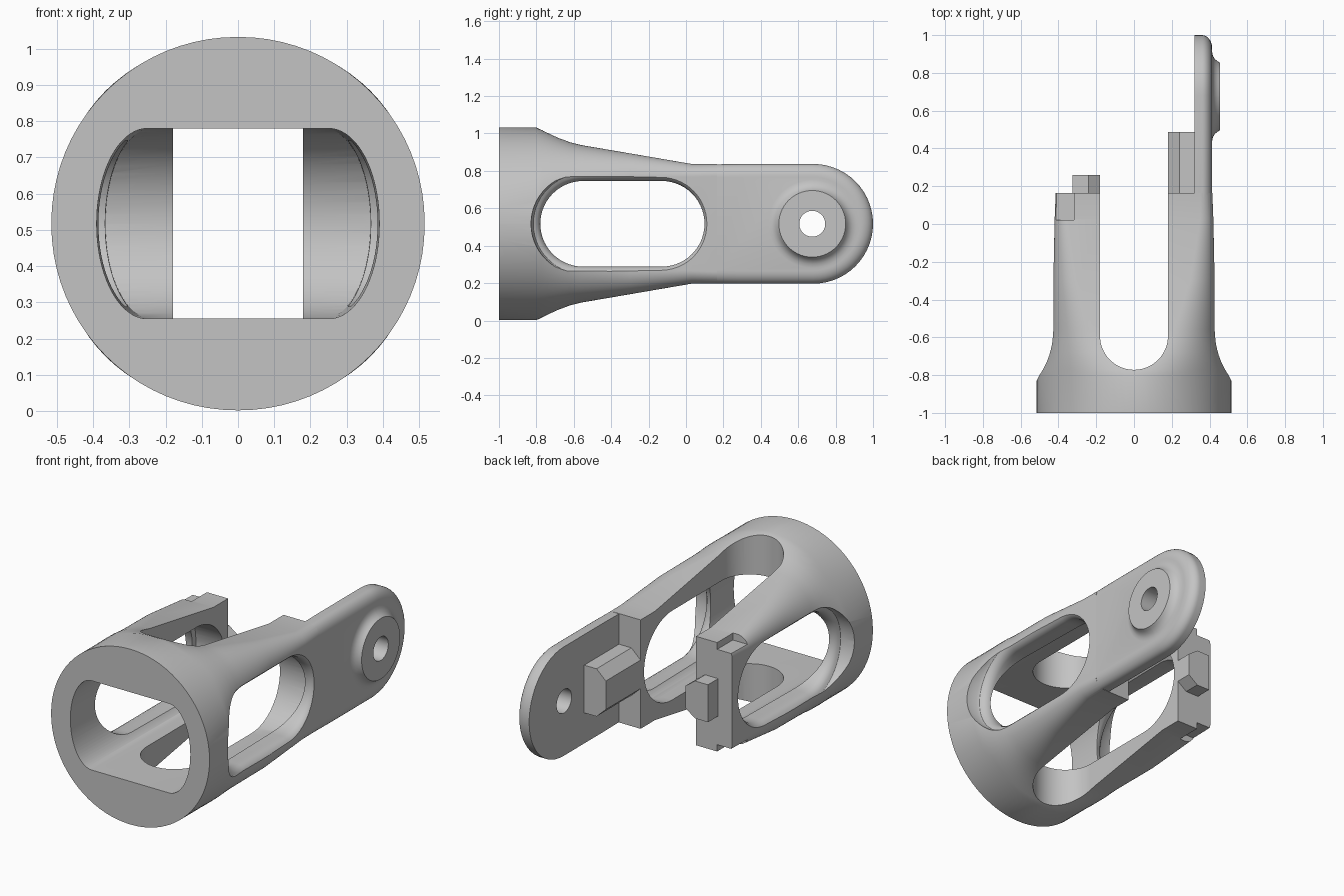
import bpy, bmesh
from math import sin, cos, pi, radians
from mathutils import Vector

cube = bpy.data.objects.get("Cube")
if cube:
    bpy.data.objects.remove(cube, do_unlink=True)

ZC = 0.517
SY = 0.675      # pivot position along y

grey = bpy.data.materials.new("light_grey")
grey.use_nodes = True
grey.diffuse_color = (0.55, 0.55, 0.55, 1)
grey.node_tree.nodes["Principled BSDF"].inputs["Base Color"].default_value = (0.55, 0.55, 0.55, 1)


def loft(name, rings):
    """Skin a list of equal-length closed rings and cap both ends."""
    bm = bmesh.new()
    loops = [[bm.verts.new(p) for p in ring] for ring in rings]
    n = len(loops[0])
    for a, b in zip(loops, loops[1:]):
        for i in range(n):
            j = (i + 1) % n
            bm.faces.new((a[i], a[j], b[j], b[i]))
    bm.faces.new(loops[0])
    bm.faces.new(loops[-1])
    bmesh.ops.recalc_face_normals(bm, faces=bm.faces)
    mesh = bpy.data.meshes.new(name)
    bm.to_mesh(mesh)
    bm.free()
    ob = bpy.data.objects.new(name, mesh)
    bpy.context.collection.objects.link(ob)
    mesh.materials.append(grey)
    return ob


def combine(ob, other, mode):
    """Apply a boolean and discard the second object."""
    mod = ob.modifiers.new("cut", 'BOOLEAN')
    mod.operation = mode
    mod.solver = 'EXACT'
    mod.object = other
    bpy.context.view_layer.objects.active = ob
    bpy.ops.object.modifier_apply(modifier=mod.name)
    bpy.data.objects.remove(other, do_unlink=True)


def section(y, hw, hh, rx, rz, steps=20):
    """Rounded rectangle across the y axis."""
    rx, rz = min(rx, hw * 0.995), min(rz, hh * 0.995)
    pts = []
    for q, (sx, sz) in enumerate([(1, 1), (-1, 1), (-1, -1), (1, -1)]):
        for i in range(steps + 1):
            a = (q + i / steps) * pi / 2
            pts.append(Vector((sx * (hw - rx) + rx * cos(a), y,
                               ZC + sz * (hh - rz) + rz * sin(a))))
    return pts


def stadium(x, y0, y1, r, steps=28):
    """Slot outline across the x axis with round ends centred at y0 and y1."""
    pts = []
    for c, start in ((y1, -pi / 2), (y0, pi / 2)):
        for i in range(steps + 1):
            a = start + pi * i / steps
            pts.append(Vector((x, c + r * cos(a), ZC + r * sin(a))))
    return pts


def tongue(s, y0, y1, hz):
    """Tapered key profile; s picks the side."""
    outline = [(0.325, hz), (0.24, hz), (0.18, hz * 0.6),
               (0.18, -hz * 0.6), (0.24, -hz), (0.325, -hz)]
    return [[Vector((s * px, y, ZC + pz)) for px, pz in outline] for y in (y0, y1)]


def box(name, x0, x1, y0, y1, z0, z1):
    return loft(name, [[Vector((x, y, z)) for x, y in
                        ((x0, y0), (x1, y0), (x1, y1), (x0, y1))] for z in (z0, z1)])


# Round collar flowing into two rectangular arms
stations = [(-1, .515, .515, .515), (-.8, .515, .515, .515), (-.77, .5, .501, .46),
            (-.74, .485, .487, .41), (-.68, .46, .459, .32), (-.62, .443, .436, .26),
            (-.56, .433, .421, .22), (-.3, .427, .3766, .13), (.03, .42, .32, .07),
            (.165, .4145, .32, .065)]
body = loft("fork_body", [section(y, w, h, r, r) for y, w, h, r in stations])

# Gap between the arms
gap = []
for z in (-0.2, 1.3):
    ring = [Vector((0.18, 0.4, z))]
    ring += [Vector((0.18 * cos(a), -0.592 - 0.18 * sin(a), z))
             for a in [pi * i / 32 for i in range(33)]]
    gap.append(ring + [Vector((-0.18, 0.4, z))])
combine(body, loft("gap_cutter", gap), 'DIFFERENCE')

# Inner cavity, open at the front and rounded at its back end
cavity = loft("cavity_cutter", [section(-1.1, .392, .2625, .14, .262),
                                section(.4, .36, .2625, .13, .262)])
combine(cavity, loft("cavity_limit", [stadium(x, -1.6, -.13, .2623) for x in (-.6, .6)]),
        'INTERSECT')
combine(body, cavity, 'DIFFERENCE')

# Long side windows with rounded outer rims
flare = [(.36, .229), (.385, .229), (.4, .232), (.415, .24), (.426, .251),
         (.434, .266), (.45, .274), (.6, .285)]
rims = [(-x, r) for x, r in reversed(flare)] + flare
combine(body, loft("window_cutter", [stadium(x, -.55, -.13, r) for x, r in rims]),
        'DIFFERENCE')

# Lowered outer shoulders at the short arm's end
for z0, z1 in ((ZC + .28, 1), (0, ZC - .28)):
    combine(body, box("shoulder_cutter", -.6, -.318, .02, .3, z0, z1), 'DIFFERENCE')

# Long plate with a rounded outer edge and a square root
fillet = [(.32, .32)]
for i in range(9):
    a = i / 8 * pi / 2
    fillet.append((.36 + .054 * sin(a), .25 + .07 * cos(a)))
plate = loft("long_plate", [[Vector((x, p.y if p.y > .3 else .155, p.z))
             for p in stadium(x, .3, .68, r)] for x, r in fillet])
combine(body, plate, 'UNION')

# Pivot boss with a concave foot, and its through hole
foot = [(.35, .24), (.414, .235), (.418, .215), (.428, .198), (.442, .186), (.456, .178)]
combine(body, loft("pivot_boss", [stadium(x, SY - .0005, SY + .0005, r) for x, r in foot]),
        'UNION')
combine(body, loft("pivot_hole", [stadium(x, SY - .0005, SY + .0005, .069) for x in (.2, .6)]),
        'DIFFERENCE')

# Locking keys on both arms
long_key = loft("long_key", tongue(1, .16, .488, .14))
short_key = loft("short_key", tongue(-1, .16, .26, .11))

for ob in (body, long_key, short_key):
    bpy.ops.object.select_all(action='DESELECT')
    ob.select_set(True)
    bpy.context.view_layer.objects.active = ob
    bpy.ops.object.shade_smooth_by_angle(angle=radians(30))
